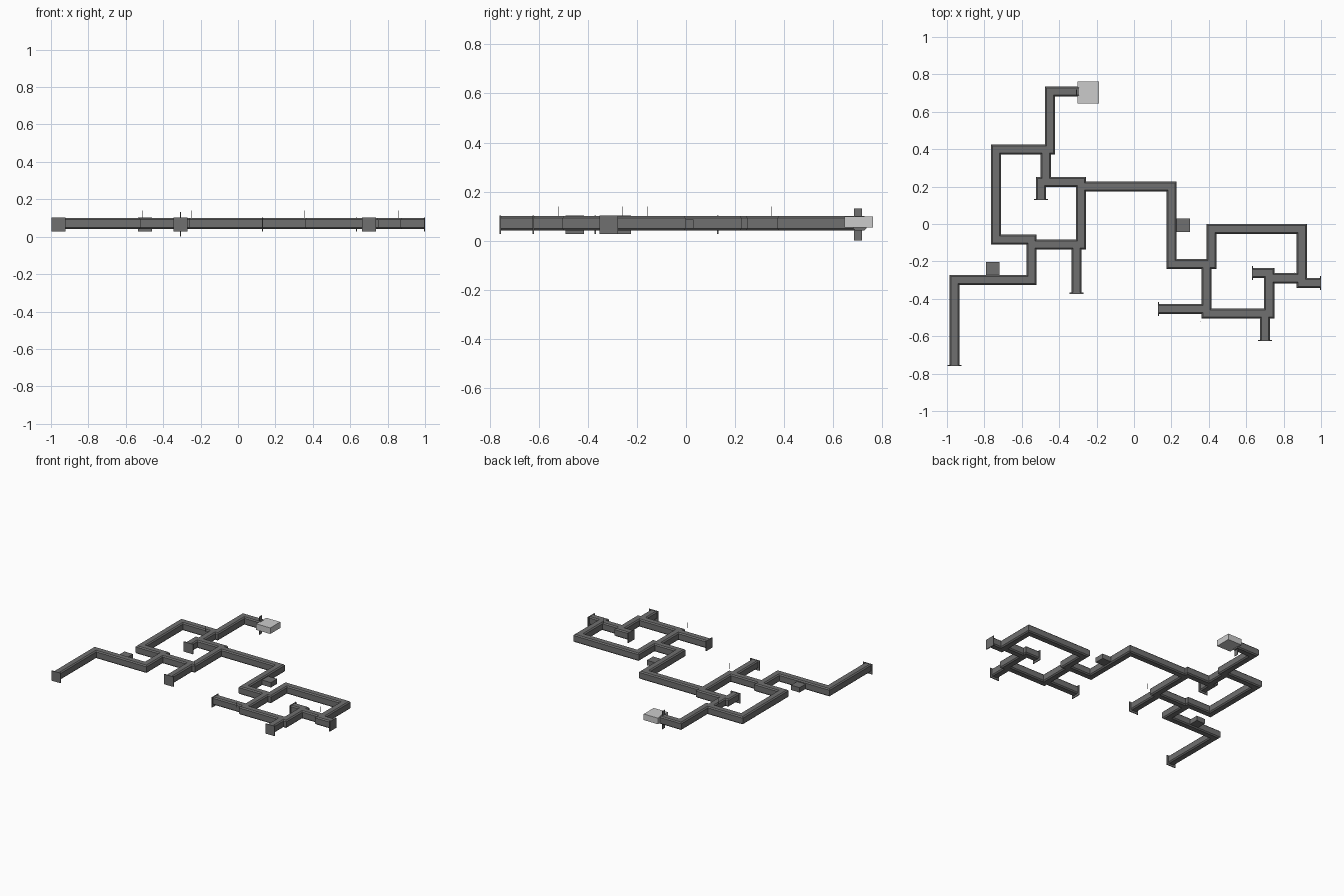
import bpy, bmesh
from mathutils import Vector

if "Cube" in bpy.data.objects:
    bpy.data.objects.remove(bpy.data.objects["Cube"])

W, Z0, Z1, C = 0.027, 0.042, 0.100, 0.008   # half width, bottom, top, chamfer

dark = bpy.data.materials.new("dark_grey")
dark.diffuse_color = (0.16, 0.16, 0.16, 1)
dark.use_nodes = True
dark.node_tree.nodes["Principled BSDF"].inputs["Base Color"].default_value = dark.diffuse_color
light = bpy.data.materials.new("light_grey")
light.diffuse_color = (0.6, 0.6, 0.6, 1)
light.use_nodes = True
light.node_tree.nodes["Principled BSDF"].inputs["Base Color"].default_value = light.diffuse_color


def finish(bm, name, mat):
    bmesh.ops.recalc_face_normals(bm, faces=bm.faces)
    me = bpy.data.meshes.new(name)
    bm.to_mesh(me)
    bm.free()
    me.materials.append(mat)
    ob = bpy.data.objects.new(name, me)
    bpy.context.collection.objects.link(ob)
    return ob


def box(name, x, y, z, mat=dark):
    bm = bmesh.new()
    bmesh.ops.create_cube(bm, size=1)
    for v in bm.verts:
        v.co = [(lo + hi) / 2 + c * (hi - lo) for c, (lo, hi) in zip(v.co, (x, y, z))]
    return finish(bm, name, mat)


# chamfered corridor cross-section (sideways offset, height)
PROFILE = [(-W + C, Z0), (W - C, Z0), (W, Z0 + C), (W, Z1 - C),
           (W - C, Z1), (-W + C, Z1), (-W, Z1 - C), (-W, Z0 + C)]


def corridor(name, pts):
    """Sweep the cross-section along a floor path with mitred corners."""
    pts = [Vector(p) for p in pts]
    dirs = [(b - a).normalized() for a, b in zip(pts, pts[1:])]
    bm = bmesh.new()
    rings = []
    for i, p in enumerate(pts):
        d0, d1 = dirs[max(i - 1, 0)], dirs[min(i, len(dirs) - 1)]
        n0, n1 = Vector((-d0.y, d0.x)), Vector((-d1.y, d1.x))
        m = (n0 + n1) / (1 + n0.dot(n1))
        rings.append([bm.verts.new((p.x + m.x * s, p.y + m.y * s, z)) for s, z in PROFILE])
    for a, b in zip(rings, rings[1:]):
        for k in range(8):
            j = (k + 1) % 8
            bm.faces.new((a[k], a[j], b[j], b[k]))
    bm.faces.new(rings[0])
    bm.faces.new(rings[-1])
    return finish(bm, name, dark)


def door(name, x, y, along_x):
    """Thin square plate closing a corridor end."""
    t, h = 0.003, 0.0375
    dx, dy = (t, h) if along_x else (h, t)
    box(name, (x - dx, x + dx), (y - dy, y + dy), (0.028, 0.102))


# main corridors and branches
PATHS = {
    "west_corridor": [(-.96, -.755), (-.96, -.30), (-.547, -.30), (-.547, -.083), (-.737, -.083),
                      (-.737, .398), (-.45, .398), (-.45, .708), (-.295, .708)],
    "west_loop": [(-.547, -.11), (-.283, -.11), (-.283, .224), (-.497, .224), (-.497, .13)],
    "west_link": [(-.472, .398), (-.472, .224)],
    "south_stub": [(-.307, -.11), (-.307, -.37)],
    "east_corridor": [(-.283, .20), (.20, .20), (.20, -.214), (.414, -.214), (.414, -.027),
                      (.897, -.027), (.897, -.315), (.998, -.315)],
    "east_loop": [(.387, -.214), (.387, -.478), (.723, -.478), (.723, -.262), (.633, -.262)],
    "east_side_stub": [(.13, -.454), (.387, -.454)],
    "east_south_stub": [(.70, -.478), (.70, -.62)],
    "east_link": [(.723, -.29), (.897, -.29)],
}
for name, pts in PATHS.items():
    corridor(name, pts)

# end doors
for i, (x, y, ax) in enumerate([(-.96, -.757, False), (-.497, .13, False), (-.307, -.37, False),
                                (.997, -.315, True), (.633, -.262, True), (.13, -.454, True),
                                (.70, -.622, False)]):
    door(f"end_door_{i + 1}", x, y, ax)

# rooms
box("large_room", (-.302, -.187), (.645, .762), (.053, .098), light)
box("east_side_room", (.22, .30), (-.043, .03), (.05, .086))
box("west_side_room", (-.79, -.72), (-.277, -.202), (.05, .086))

# thin entrance plate at the large room
box("entrance_plate", (-.309, -.305), (.685, .718), (0, .132))

# thin upright rods at the junctions
for i, (x, y) in enumerate([(-.51, .35), (-.25, -.155), (.355, -.52), (.86, -.26)]):
    box(f"junction_rod_{i + 1}", (x - .001, x + .001), (y - .001, y + .001), (.10, .14))
